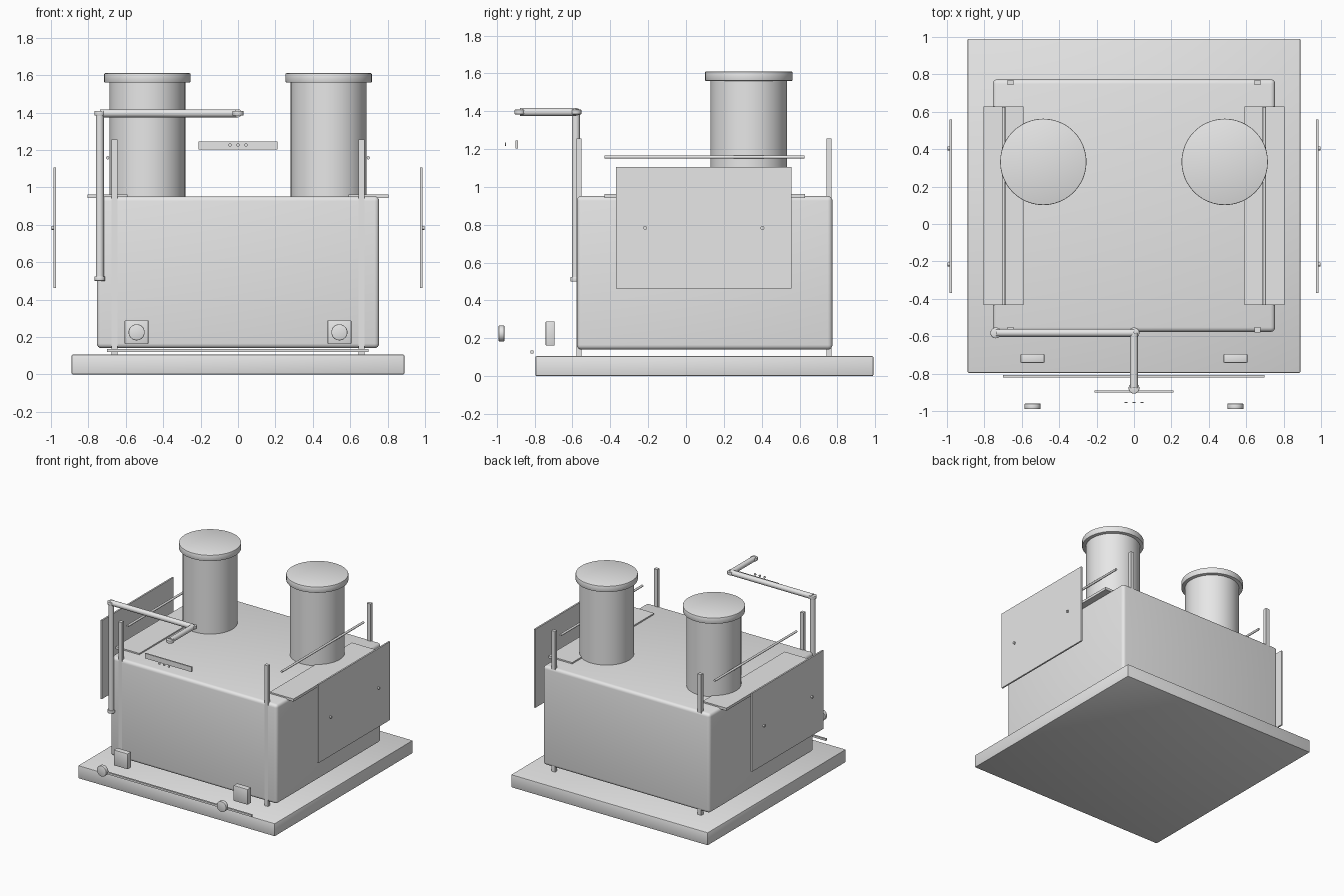
import bpy, math
from mathutils import Vector

if "Cube" in bpy.data.objects:
    bpy.data.objects.remove(bpy.data.objects["Cube"])

grey = bpy.data.materials.new("plain grey")
grey.diffuse_color = (0.8, 0.8, 0.8, 1)
grey.use_nodes = True
grey.node_tree.nodes["Principled BSDF"].inputs["Base Color"].default_value = grey.diffuse_color


def finish(ob, name, bevel=0.0, segments=3):
    ob.name = name
    ob.data.materials.append(grey)
    if bevel:
        m = ob.modifiers.new("bevel", 'BEVEL')
        m.width, m.segments = bevel, segments
        m.limit_method, m.angle_limit = 'ANGLE', math.radians(40)
        bpy.context.view_layer.objects.active = ob
        bpy.ops.object.modifier_apply(modifier=m.name)
    bpy.ops.object.shade_smooth_by_angle(angle=math.radians(30))
    return ob


def box(name, x, y, z, bevel=0.0, segments=3):
    """Box from (min, max) pairs."""
    bpy.ops.mesh.primitive_cube_add(size=1)
    ob = bpy.context.object
    ob.location = [(a + b) / 2 for a, b in (x, y, z)]
    ob.scale = [b - a for a, b in (x, y, z)]
    bpy.ops.object.transform_apply(location=False, rotation=False, scale=True)
    return finish(ob, name, bevel, segments)


def rod(name, start, end, radius, sides=24, bevel=0.0):
    """Round bar between two points."""
    a, b = Vector(start), Vector(end)
    d = b - a
    bpy.ops.mesh.primitive_cylinder_add(vertices=sides, radius=radius,
                                        depth=d.length, location=(a + b) / 2)
    ob = bpy.context.object
    ob.rotation_euler = d.to_track_quat('Z', 'Y').to_euler()
    return finish(ob, name, bevel, 2)


# Base slab and main body
box("base_slab", (-0.89, 0.89), (-0.796, 0.99), (0, 0.106), 0.007, 2)
box("body", (-0.755, 0.755), (-0.577, 0.774), (0.14, 0.952), 0.025, 4)

for s, side in ((-1, "left"), (1, "right")):
    def span(a, b):
        return tuple(sorted((s * a, s * b)))

    # Stacks with caps
    cx, cy = s * 0.485, 0.332
    rod(side + "_stack", (cx, cy, 0.93), (cx, cy, 1.57), 0.203, 48)
    rod(side + "_stack_cap", (cx, cy, 1.56), (cx, cy, 1.61), 0.231, 48, 0.005)

    # Corner posts passing through the body
    for label, y in (("front", (-0.58, -0.552)), ("rear", (0.743, 0.77))):
        box(f"{side}_{label}_post", span(0.645, 0.677), y, (0.106, 1.257))

    # Side shelf, rail above it, and outer panel
    box(side + "_shelf", span(0.59, 0.805), (-0.432, 0.628), (0.942, 0.963))
    rod(side + "_rail", (s * 0.697, -0.432, 1.158), (s * 0.697, 0.625, 1.158), 0.009, 16)
    box(side + "_panel", span(0.973, 0.986), (-0.37, 0.558), (0.463, 1.105))
    for i, y in enumerate((-0.216, 0.404)):
        rod(f"{side}_panel_knob_{i + 1}", (s * 0.982, y, 0.783),
            (s * 0.998, y, 0.783), 0.01, 16)

    # Front block and round lens
    box(side + "_front_block", span(0.479, 0.606), (-0.742, -0.695), (0.162, 0.289), 0.004, 2)
    rod(side + "_front_lens", (s * 0.542, -0.99, 0.225), (s * 0.542, -0.96, 0.225),
        0.043, 32, 0.004)

# Bent pipe: riser, cross run and forward arm, with a disc at every joint
joints = [(-0.739, -0.582, 0.512), (-0.739, -0.582, 1.396),
          (0, -0.582, 1.396), (0, -0.878, 1.396)]
for part, a, b in zip(("riser", "cross_run", "arm"), joints, joints[1:]):
    rod("pipe_" + part, a, b, 0.0215)
for i, p in enumerate(joints):
    c = Vector(p)
    up = Vector((0, 0, 0.012))
    rod(f"pipe_joint_{i + 1}", c - up, c + up, 0.029, 24, 0.003)

# Small indicator strip with three dots
box("indicator_strip", (-0.212, 0.21), (-0.9, -0.889), (1.203, 1.244))
for i in (-1, 0, 1):
    rod(f"indicator_dot_{i + 2}", (i * 0.043, -0.957, 1.226), (i * 0.043, -0.951, 1.226), 0.009, 16)

# Front bumper bar
box("front_bar", (-0.7, 0.697), (-0.822, -0.807), (0.119, 0.135))
